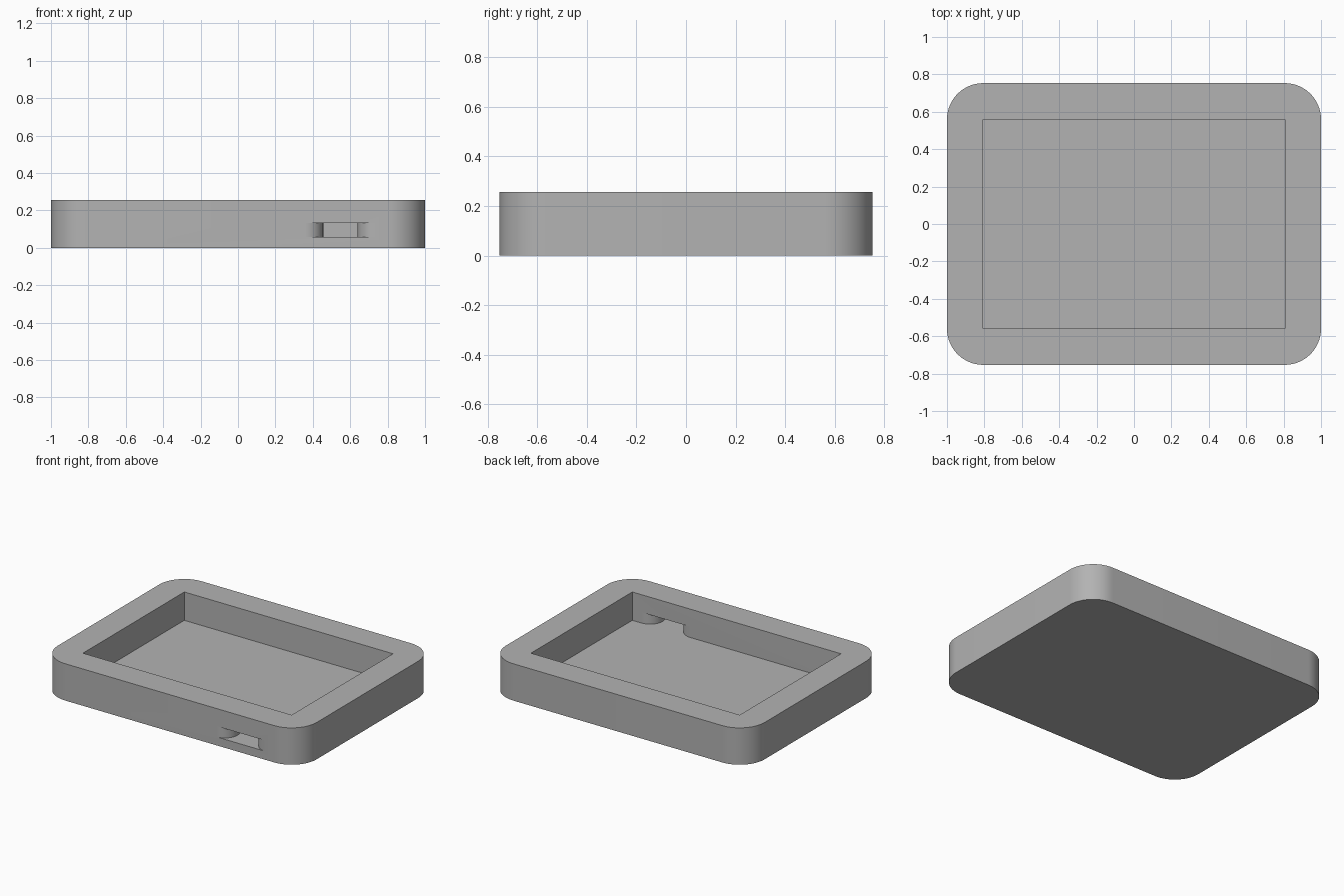
import bpy, bmesh
from math import sin, cos, pi, radians

HX, HY, HEIGHT = 1.0, 0.753, 0.257     # outer half sizes and height
WALL, FLOOR = 0.194, 0.059             # rim width (also corner radius), floor thickness
SLOT_X, SLOT_HALF, SLOT_TOP = 0.548, 0.092, 0.134

cube = bpy.data.objects.get("Cube")
if cube:
    bpy.data.objects.remove(cube, do_unlink=True)

grey = bpy.data.materials.new("matte_grey")
grey.use_nodes = True
COLOUR = (0.45, 0.45, 0.45, 1)
grey.diffuse_color = COLOUR
grey.node_tree.nodes["Principled BSDF"].inputs["Base Color"].default_value = COLOUR


def arc(cx, cy, r, a0, a1, steps=20):
    angles = [radians(a0 + (a1 - a0) * i / steps) for i in range(steps + 1)]
    return [(cx + r * cos(a), cy + r * sin(a)) for a in angles]


def prism(name, outline, z0, z1):
    """Extrude a flat outline from z0 up to z1."""
    bm = bmesh.new()
    face = bm.faces.new([bm.verts.new((x, y, z0)) for x, y in outline])
    top = bmesh.ops.extrude_face_region(bm, geom=[face])["geom"]
    verts = [g for g in top if isinstance(g, bmesh.types.BMVert)]
    bmesh.ops.translate(bm, verts=verts, vec=(0, 0, z1 - z0))
    bmesh.ops.recalc_face_normals(bm, faces=bm.faces)
    mesh = bpy.data.meshes.new(name)
    bm.to_mesh(mesh)
    bm.free()
    mesh.materials.append(grey)
    obj = bpy.data.objects.new(name, mesh)
    bpy.context.collection.objects.link(obj)
    return obj


def cut(target, cutter):
    """Subtract the cutter, then discard it."""
    mod = target.modifiers.new("cut", 'BOOLEAN')
    mod.operation, mod.solver, mod.object = 'DIFFERENCE', 'EXACT', cutter
    bpy.context.view_layer.objects.active = target
    bpy.ops.object.modifier_apply(modifier=mod.name)
    bpy.data.objects.remove(cutter, do_unlink=True)


# Tray body with rounded corners
ix, iy = HX - WALL, HY - WALL
outline = []
for i, (sx, sy) in enumerate([(1, 1), (-1, 1), (-1, -1), (1, -1)]):
    outline += arc(sx * ix, sy * iy, WALL, i * 90, i * 90 + 90)
tray = prism("tray_body", outline, 0, HEIGHT)

# Square-cornered pocket
pocket = [(-ix, -iy), (ix, -iy), (ix, iy), (-ix, iy)]
cut(tray, prism("pocket_cutter", pocket, FLOOR, HEIGHT + 0.1))

# Cable slot through the front wall, with half-round cheeks
r = WALL / 2
mid_y = -HY + r
reach = SLOT_HALF + r
right = arc(SLOT_X + reach, mid_y, r, 270, 90, 32)
left = arc(SLOT_X - reach, mid_y, r, 90, -90, 32)
slot = ([(SLOT_X + reach, -HY - 0.05)] + right + [(SLOT_X + reach, -iy + 0.05),
        (SLOT_X - reach, -iy + 0.05)] + left + [(SLOT_X - reach, -HY - 0.05)])
cut(tray, prism("slot_cutter", slot, FLOOR, SLOT_TOP))

# Smooth rounded walls, sharp rims
bpy.ops.object.select_all(action='DESELECT')
tray.select_set(True)
bpy.context.view_layer.objects.active = tray
bpy.ops.object.shade_smooth_by_angle(angle=radians(30))
